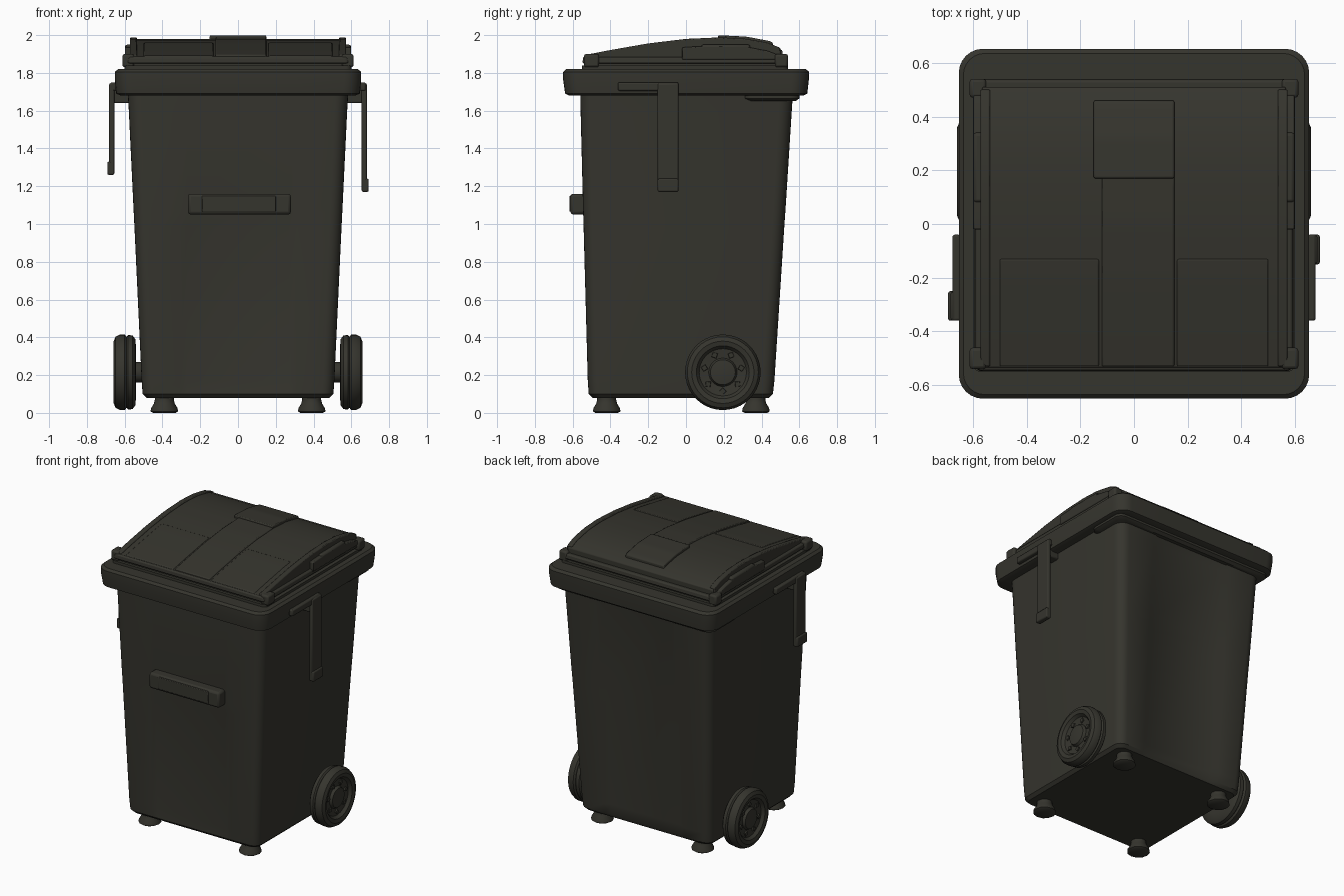
import bpy, bmesh
from math import sin, cos, pi, radians
from mathutils import Matrix, Vector

old = bpy.data.objects.get("Cube")
if old:
    bpy.data.objects.remove(old, do_unlink=True)

plastic = bpy.data.materials.new("dark olive plastic")
colour = (0.036, 0.035, 0.027, 1)
plastic.diffuse_color = colour
plastic.use_nodes = True
bsdf = plastic.node_tree.nodes["Principled BSDF"]
bsdf.inputs["Base Color"].default_value = colour
bsdf.inputs["Roughness"].default_value = 0.7


def finish(name, bm, bevel=0.0, angle=35):
    bmesh.ops.recalc_face_normals(bm, faces=bm.faces)
    mesh = bpy.data.meshes.new(name)
    bm.to_mesh(mesh)
    bm.free()
    mesh.materials.append(plastic)
    ob = bpy.data.objects.new(name, mesh)
    bpy.context.collection.objects.link(ob)
    bpy.ops.object.select_all(action='DESELECT')
    ob.select_set(True)
    bpy.context.view_layer.objects.active = ob
    if bevel:
        mod = ob.modifiers.new("soft edges", 'BEVEL')
        mod.width, mod.segments, mod.limit_method = bevel, 2, 'ANGLE'
    bpy.ops.object.shade_smooth_by_angle(angle=radians(angle))
    return ob


def loft(name, rings, bevel=0.0):
    bm = bmesh.new()
    loops = [[bm.verts.new(p) for p in ring] for ring in rings]
    n = len(loops[0])
    for a, b in zip(loops, loops[1:]):
        for i in range(n):
            bm.faces.new((a[i], a[(i + 1) % n], b[(i + 1) % n], b[i]))
    bm.faces.new(loops[0])
    bm.faces.new(loops[-1])
    return finish(name, bm, bevel)


def section(z, hx, front, back, r, dent_front=0.0, dent_back=0.0):
    """Rounded rectangle with optional shallow recesses on front and back."""
    pts = []
    corners = [(hx - r, back - r), (-hx + r, back - r),
               (-hx + r, front + r), (hx - r, front + r)]
    for k, (cx, cy) in enumerate(corners):
        for i in range(7):
            a = pi / 2 * (k + i / 6)
            pts.append((cx + r * cos(a), cy + r * sin(a), z))
        if k in (0, 2):
            side = 1 if k == 0 else -1
            edge, dent = (back, -dent_back) if k == 0 else (front, dent_front)
            for x, d in ((0.31, 0), (0.27, dent), (-0.27, dent), (-0.31, 0)):
                pts.append((side * x, edge + d, z))
    return pts


def box(name, lo, hi, bevel=0.01):
    bm = bmesh.new()
    bmesh.ops.create_cube(bm, size=1)
    lo, hi = Vector(lo), Vector(hi)
    for v in bm.verts:
        v.co = Vector([(c + 0.5) * (h - l) + l for c, l, h in zip(v.co, lo, hi)])
    return finish(name, bm, bevel)


def lathe(name, profile, matrix, steps=40, bevel=0.0):
    """Revolve (radius, height) points around local z."""
    rings = [[matrix @ Vector((r * cos(2 * pi * i / steps), r * sin(2 * pi * i / steps), h))
              for i in range(steps)] for r, h in profile]
    return loft(name, rings, bevel)


# Tapered body with shallow front and back panels
loft("body", [
    section(0.08, 0.485, -0.495, 0.44, 0.05),
    section(0.10, 0.505, -0.515, 0.46, 0.06, 0, 0.012),
    section(0.17, 0.51, -0.52, 0.468, 0.06, 0.012, 0.02),
    section(0.98, 0.548, -0.542, 0.52, 0.065, 0.012, 0.02),
    section(1.08, 0.553, -0.545, 0.527, 0.065, 0, 0.02),
    section(1.60, 0.578, -0.558, 0.56, 0.07, 0, 0.015),
    section(1.72, 0.585, -0.56, 0.568, 0.07)])

# Rim collar, with a thin lip underneath it at the rear
loft("rim", [
    section(1.68, 0.62, -0.62, 0.62, 0.08),
    section(1.69, 0.645, -0.64, 0.642, 0.09),
    section(1.76, 0.652, -0.65, 0.65, 0.09),
    section(1.805, 0.652, -0.65, 0.652, 0.09),
    section(1.82, 0.635, -0.635, 0.635, 0.08)])
loft("rear_lip", [section(1.65, 0.595, 0.34, 0.58, 0.04),
                  section(1.665, 0.62, 0.31, 0.6, 0.05),
                  section(1.69, 0.62, 0.31, 0.6, 0.05)])

# Lid skirt in two steps separated by a groove
loft("lid_base", [section(1.81, 0.6, -0.55, 0.54, 0.03),
                  section(1.838, 0.6, -0.55, 0.54, 0.03)])
loft("lid_groove", [section(1.83, 0.57, -0.53, 0.52, 0.03),
                    section(1.86, 0.57, -0.53, 0.52, 0.03)])
loft("lid_skirt", [section(1.85, 0.595, -0.548, 0.54, 0.03),
                   section(1.885, 0.59, -0.545, 0.535, 0.03)], 0.008)

# Arched lid profile as (y, z)
arch = [(-0.545, 1.885), (-0.4, 1.913), (-0.2, 1.948), (0, 1.972),
        (0.18, 1.98), (0.32, 1.973), (0.44, 1.95), (0.51, 1.92)]


def arch_z(y):
    for (y0, z0), (y1, z1) in zip(arch, arch[1:]):
        if y <= y1:
            return z0 + (z1 - z0) * (y - y0) / (y1 - y0)
    return arch[-1][1]


def lid_strip(name, x0, x1, y0, y1, lift, bottom=1.87, bevel=0.006):
    ys = [y0 + (y1 - y0) * i / 16 for i in range(17)]
    outline = [(y, arch_z(y) + lift) for y in ys] + [(y1, bottom), (y0, bottom)]
    return loft(name, [[(x, y, z) for y, z in outline] for x in (x0, x1)], bevel)


lid_strip("lid_crown", -0.565, 0.565, -0.535, 0.51, 0)
lid_strip("lid_centre_panel", -0.12, 0.15, -0.53, 0.18, 0.008)
lid_strip("lid_rear_panel", -0.15, 0.15, 0.17, 0.46, 0.019)
lid_strip("lid_front_left_panel", 0.16, 0.5, -0.53, -0.13, 0.004)
lid_strip("lid_front_right_panel", -0.5, -0.13, -0.53, -0.13, 0.004)
for s, side in ((1, "left"), (-1, "right")):
    a, b = sorted((s * 0.535, s * 0.572))
    lid_strip(side + "_lid_ridge", a, b, -0.53, 0.5, 0.008)
    a, b = sorted((s * 0.55, s * 0.598))
    lid_strip(side + "_lid_rail", a, b, -0.02, 0.53, -0.035)
    box(side + "_lid_latch", (a, 0.08, 1.91), (b, 0.34, 1.95), 0.012)
    a, b = sorted((s * 0.55, s * 0.612))
    box(side + "_front_lid_clip", (a, -0.54, 1.83), (b, -0.46, 1.9), 0.012)
    box(side + "_rear_lid_clip", (a, 0.47, 1.83), (b, 0.54, 1.9), 0.012)

# Front grip bar
box("front_handle", (-0.265, -0.612, 1.05), (0.28, -0.53, 1.16), 0.015)
box("front_handle_plate", (-0.19, -0.618, 1.065), (0.2, -0.6, 1.15), 0.004)

# Hanging side straps: (side, near edge, far edge, lower end)
for side, s, y0, y1, z0 in (("left", 1, -0.15, -0.04, 1.17),
                            ("right", -1, -0.36, -0.25, 1.26)):
    def slab(name, xa, xb, ya, yb, za, zb, bevel=0.008):
        a, b = sorted((s * xa, s * xb))
        return box(side + name, (a, ya, za), (b, yb, zb), bevel)
    slab("_strap", 0.655, 0.682, y0, y1, z0, 1.745)
    slab("_strap_tab", 0.655, 0.692, y0, y1, z0, z0 + 0.07)
    slab("_strap_arm", 0.645, 0.676, -0.36, -0.04, 1.705, 1.75)
    slab("_strap_mount", 0.57, 0.66, y0 + 0.02, y1 - 0.02, 1.64, 1.72)

# Wheels with dished faces, hubs and lugs
tyre = [(0.05, 0), (0.13, 0), (0.175, 0.003), (0.195, 0.018), (0.197, 0.042),
        (0.188, 0.05), (0.2, 0.06), (0.2, 0.085), (0.188, 0.108), (0.165, 0.118),
        (0.14, 0.112), (0.125, 0.092), (0.075, 0.086), (0.066, 0.104), (0.03, 0.109)]
for s, side in ((1, "left"), (-1, "right")):
    place = Matrix.Translation((s * 0.54, 0.195, 0.215)) @ Matrix.Rotation(s * pi / 2, 4, 'Y')
    lathe(side + "_wheel", tyre, place)
    lathe(side + "_axle", [(0.055, -0.08), (0.055, 0.02)], place, 20)
    for i in range(7):
        a = 2 * pi * i / 7
        lug = place @ Matrix.Rotation(a, 4, 'Z') @ Matrix.Translation((0.1, 0, 0.085))
        lathe(f"{side}_wheel_lug_{i + 1}", [(0.02, 0), (0.017, 0.012)], lug, 4)

# Flared feet
for sx, side in ((1, "left"), (-1, "right")):
    for y, end in ((-0.42, "front"), (0.37, "rear")):
        lathe(f"{end}_{side}_foot",
              [(0.06, 0), (0.073, 0.008), (0.07, 0.025), (0.055, 0.05), (0.05, 0.07), (0.05, 0.1)],
              Matrix.Translation((sx * 0.39, y, 0)), 12)
